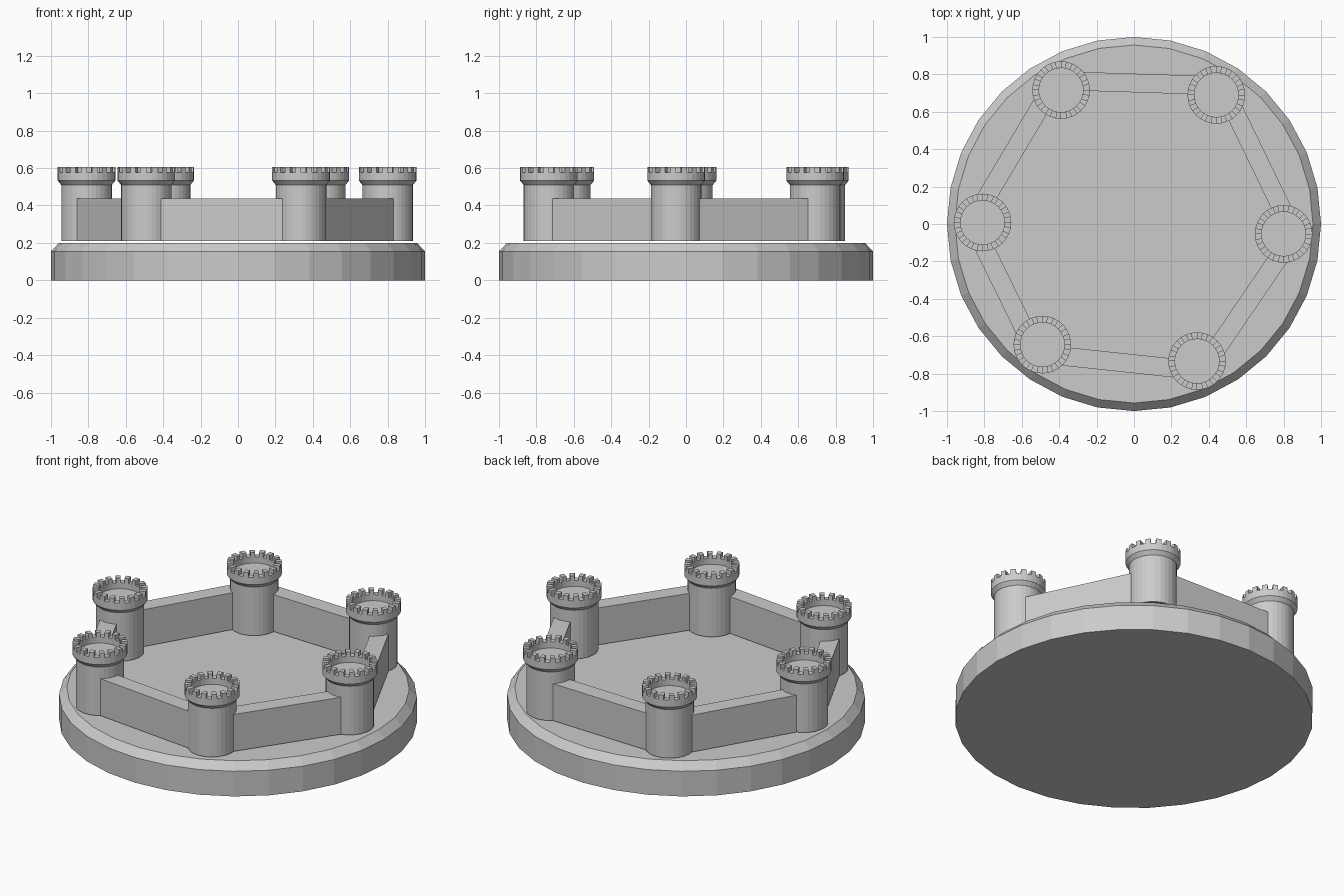
import bpy, bmesh
from math import sin, cos, pi
from mathutils import Vector

if "Cube" in bpy.data.objects:
    bpy.data.objects.remove(bpy.data.objects["Cube"])

SIDES = 32


def ring(bm, r, z):
    return [bm.verts.new((r * sin(2 * pi * i / SIDES), r * cos(2 * pi * i / SIDES), z))
            for i in range(SIDES)]


def lathe(bm, profile):
    """Revolve (radius, z) points and cap both ends."""
    rings = [ring(bm, r, z) for r, z in profile]
    faces = []
    for a, b in zip(rings, rings[1:]):
        faces.append([bm.faces.new((a[i], a[(i + 1) % SIDES], b[(i + 1) % SIDES], b[i]))
                      for i in range(SIDES)])
    bm.faces.new(rings[0])
    bm.faces.new(rings[-1])
    return faces


def finish(bm, name):
    bmesh.ops.recalc_face_normals(bm, faces=bm.faces[:])
    mesh = bpy.data.meshes.new(name)
    bm.to_mesh(mesh)
    bm.free()
    obj = bpy.data.objects.new(name, mesh)
    bpy.context.collection.objects.link(obj)
    return obj


# Round base with chamfered top rim
bm = bmesh.new()
lathe(bm, [(1.0, 0), (1.0, 0.155), (0.957, 0.2)])
finish(bm, "round_base")

# Tower: shaft, flared crown with sunken floor, 16 merlons raised from the rim
bm = bmesh.new()
bands = lathe(bm, [(0.135, 0.21), (0.135, 0.51), (0.154, 0.533), (0.154, 0.577),
                   (0.118, 0.577), (0.118, 0.54)])
bmesh.ops.recalc_face_normals(bm, faces=bm.faces[:])
for face in bands[3][::2]:
    out = bmesh.ops.extrude_discrete_faces(bm, faces=[face])["faces"][0]
    low = list(out.verts)
    top = bmesh.ops.extrude_face_region(bm, geom=[out])["geom"]
    bmesh.ops.translate(bm, vec=(0, 0, 0.028),
                        verts=[g for g in top if isinstance(g, bmesh.types.BMVert)])
    if out.is_valid:
        bm.faces.remove(out)
bmesh.ops.remove_doubles(bm, verts=bm.verts[:], dist=1e-5)
tower = finish(bm, "tower_1")

# Slightly irregular ring of six towers, clockwise from above
centres = [(-0.39, 0.716), (0.44, 0.69), (0.80, -0.053),
           (0.337, -0.733), (-0.49, -0.645), (-0.81, 0.008)]
tower.location = (*centres[0], 0)
for i, c in enumerate(centres[1:], 2):
    t = bpy.data.objects.new(f"tower_{i}", tower.data)
    t.location = (*c, 0)
    bpy.context.collection.objects.link(t)

# Curtain walls: inner face on the line between tower centres
for i in range(6):
    a, b = Vector(centres[i]), Vector(centres[(i + 1) % 6])
    d = (b - a).normalized()
    n = Vector((-d.y, d.x)) * 0.1
    bm = bmesh.new()
    low = bm.faces.new([bm.verts.new((p.x, p.y, 0.21)) for p in (a, b, b + n, a + n)])
    geom = bmesh.ops.extrude_face_region(bm, geom=[low], use_keep_orig=True)["geom"]
    bmesh.ops.translate(bm, vec=(0, 0, 0.228),
                        verts=[g for g in geom if isinstance(g, bmesh.types.BMVert)])
    finish(bm, f"curtain_wall_{i + 1}")
